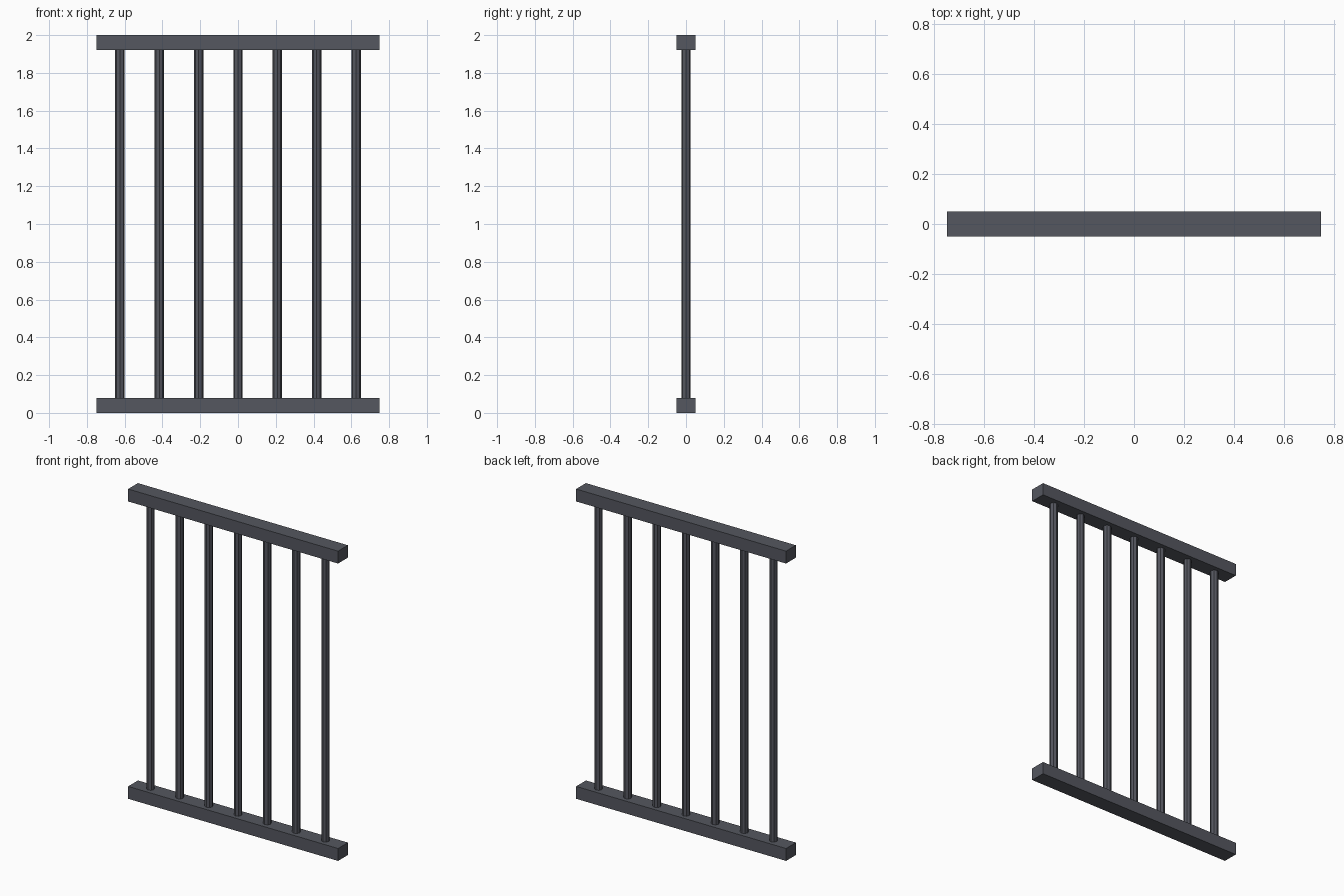
import bpy
import math

cube = bpy.data.objects.get("Cube")
if cube:
    bpy.data.objects.remove(cube, do_unlink=True)

WIDTH, DEPTH, HEIGHT = 1.5, 0.1, 2.0
RAIL = 0.08
BAR_COUNT, BAR_RADIUS, BAR_SPAN = 7, 0.025, 1.25

iron = bpy.data.materials.new("dark_iron")
iron.use_nodes = True
color = (0.09, 0.095, 0.115, 1)
iron.diffuse_color = color
iron.node_tree.nodes["Principled BSDF"].inputs["Base Color"].default_value = color


def finish(name):
    obj = bpy.context.object
    obj.name = name
    obj.data.materials.append(iron)
    return obj


# Horizontal rails at the bottom and top
for name, z in (("bottom_rail", RAIL / 2), ("top_rail", HEIGHT - RAIL / 2)):
    bpy.ops.mesh.primitive_cube_add(size=1, location=(0, 0, z))
    rail = finish(name)
    rail.scale = (WIDTH, DEPTH, RAIL)
    bpy.ops.object.transform_apply(location=False, rotation=False, scale=True)

# Evenly spaced eight-sided bars, set slightly into both rails
for i in range(BAR_COUNT):
    x = BAR_SPAN * (i / (BAR_COUNT - 1) - 0.5)
    bpy.ops.mesh.primitive_cylinder_add(
        vertices=8, radius=BAR_RADIUS, depth=HEIGHT - RAIL,
        location=(x, 0, HEIGHT / 2))
    finish(f"bar_{i + 1}")
